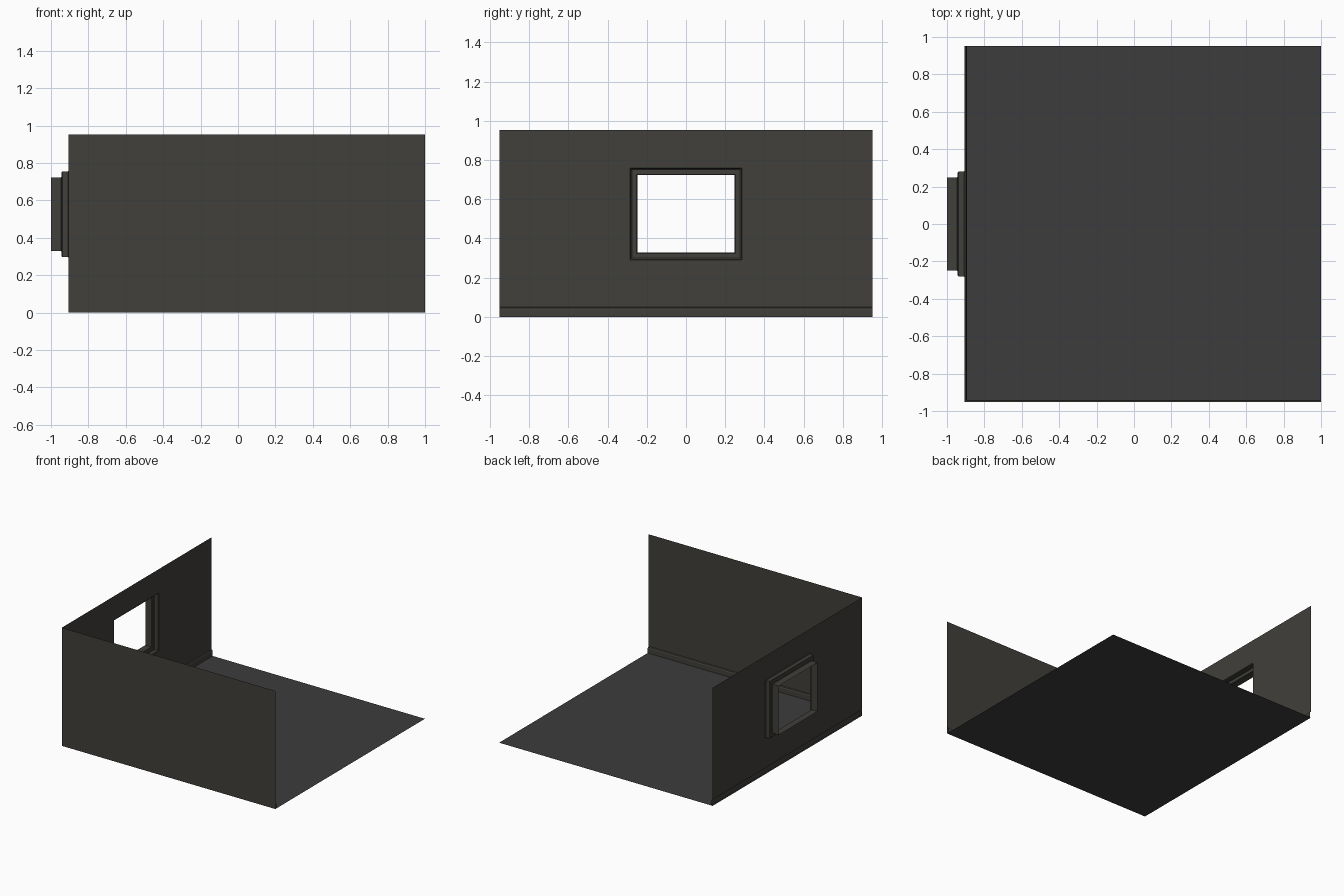
import bpy

if "Cube" in bpy.data.objects:
    bpy.data.objects.remove(bpy.data.objects["Cube"])

L, R, H = -0.905, 1.0, 0.9525      # left wall x, right edge x, half depth / wall height
SKIRT = [(0.012, 0.0), (0.012, 0.038), (0.008, 0.046), (0.0, 0.05)]  # skirting profile


def material(name, colour):
    m = bpy.data.materials.new(name)
    m.diffuse_color = (*colour, 1)
    m.use_nodes = True
    m.node_tree.nodes["Principled BSDF"].inputs["Base Color"].default_value = m.diffuse_color
    return m


wall_mat = material("warm_grey", (0.052, 0.050, 0.043))
floor_mat = material("floor_grey", (0.046, 0.046, 0.046))


def mesh(name, verts, faces, mat):
    me = bpy.data.meshes.new(name)
    me.from_pydata(verts, [], faces)
    ob = bpy.data.objects.new(name, me)
    bpy.context.collection.objects.link(ob)
    me.materials.append(mat)
    return ob


def strip(name, rows, mat, closed=False):
    """Quads between successive rows of points."""
    n = len(rows[0])
    faces = [(i * n + j, i * n + (j + 1) % n, (i + 1) * n + (j + 1) % n, (i + 1) * n + j)
             for i in range(len(rows) - 1) for j in range(n if closed else n - 1)]
    return mesh(name, [p for r in rows for p in r], faces, mat)


def window_ring(x, grow):
    y, z0, z1 = 0.248 + grow, 0.328 - grow, 0.723 + grow
    return [(x, -y, z0), (x, y, z0), (x, y, z1), (x, -y, z1)]


# floor
strip("floor", [[(L, -H, 0), (R, -H, 0)], [(L, H, 0), (R, H, 0)]], floor_mat)

# plain front wall with skirting on its inner side
strip("front_wall", [[(L, -H, 0), (R, -H, 0)], [(L, -H, H), (R, -H, H)]], wall_mat)
strip("front_skirting", [[(L, -H + d, z), (R, -H + d, z)] for d, z in SKIRT], wall_mat)

# left wall: sheet around the window hole, skirting stepping inwards below
outer = [(L, -H, 0.05), (L, H, 0.05), (L, H, H), (L, -H, H)]
strip("window_wall", [outer, window_ring(L, 0.037)], wall_mat, closed=True)
strip("window_wall_skirting", [[(L + d, -H, z), (L + d, H, z)] for d, z in SKIRT], wall_mat)

# stepped window reveal projecting outwards, with small chamfers
REVEAL = [(L, 0.037), (L - 0.005, 0.032), (-0.939, 0.032), (-0.943, 0.028),
          (-0.943, 0.004), (-0.947, 0.0), (-1.0, 0.0)]
strip("window_reveal", [window_ring(x, g) for x, g in REVEAL], wall_mat, closed=True)
